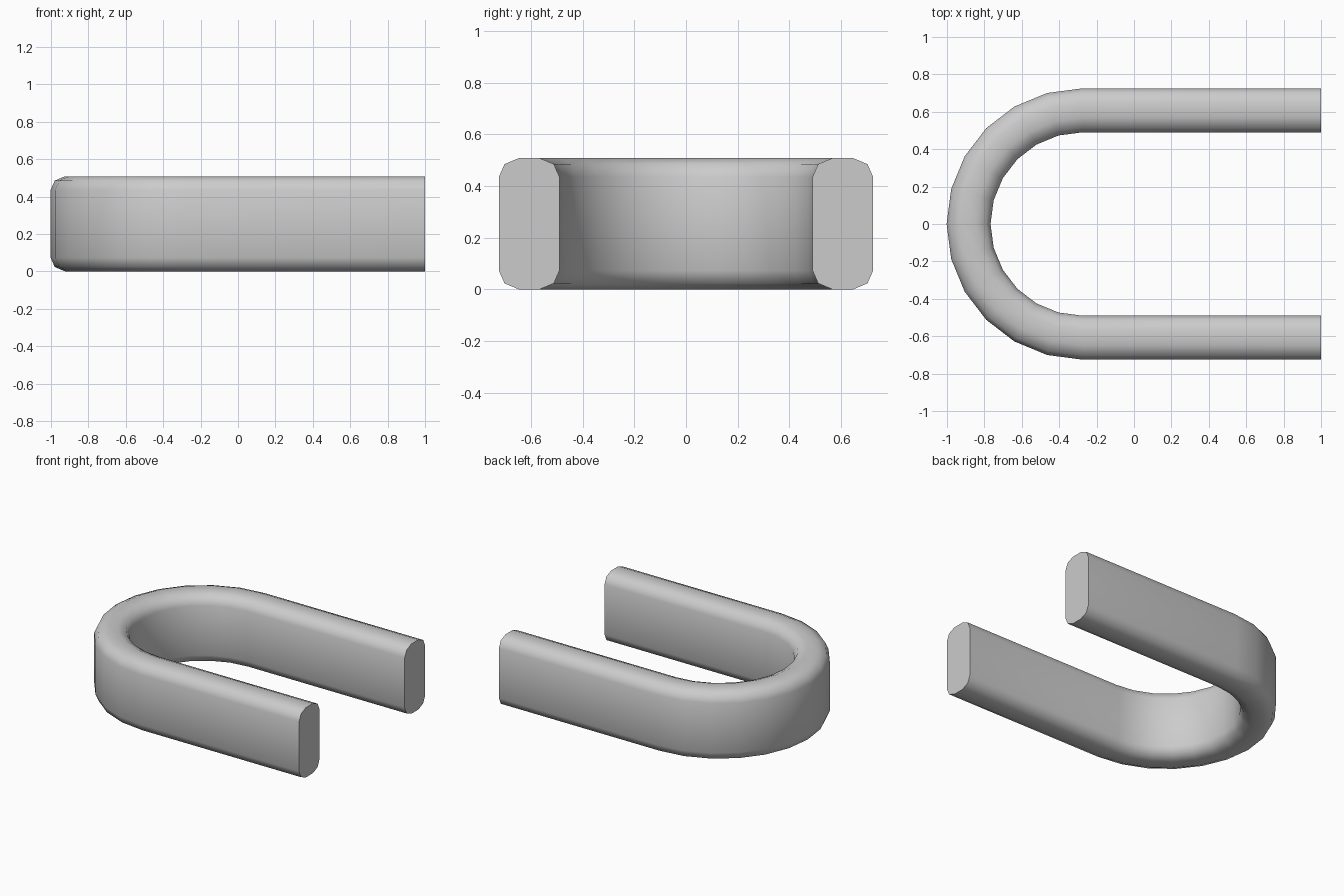
import bpy, bmesh, math

if "Cube" in bpy.data.objects:
    bpy.data.objects.remove(bpy.data.objects["Cube"])

H = 0.508          # bar height
CX = -0.277        # bend centre
# Bar cross-section: (distance from the middle line, height)
quarter = [(0.725, 0.435), (0.703, 0.485), (0.648, H)]
half = quarter + [(0.567, H), (0.512, 0.485), (0.49, 0.435)]
profile = half + [(r, H - z) for r, z in reversed(half)]

# Sweep stations: straight leg, half-circle bend, straight leg
stations = [(1.0, math.pi / 2)]
stations += [(CX, math.pi / 2 + math.pi * i / 12) for i in range(13)]
stations += [(1.0, math.pi * 1.5)]

bm = bmesh.new()
rings = [[bm.verts.new((x + r * math.cos(a), r * math.sin(a), z)) for r, z in profile]
         for x, a in stations]
n = len(profile)
for a, b in zip(rings, rings[1:]):
    for i in range(n):
        j = (i + 1) % n
        bm.faces.new((a[i], a[j], b[j], b[i]))

# Flat end caps
bm.faces.new(rings[0])
bm.faces.new(rings[-1])
bmesh.ops.recalc_face_normals(bm, faces=bm.faces)

mesh = bpy.data.meshes.new("u_shaped_bar")
bm.to_mesh(mesh)
bm.free()
bar = bpy.data.objects.new("u_shaped_bar", mesh)
bpy.context.collection.objects.link(bar)
bpy.context.view_layer.objects.active = bar
bar.select_set(True)
bpy.ops.object.shade_smooth_by_angle(angle=math.radians(60))
